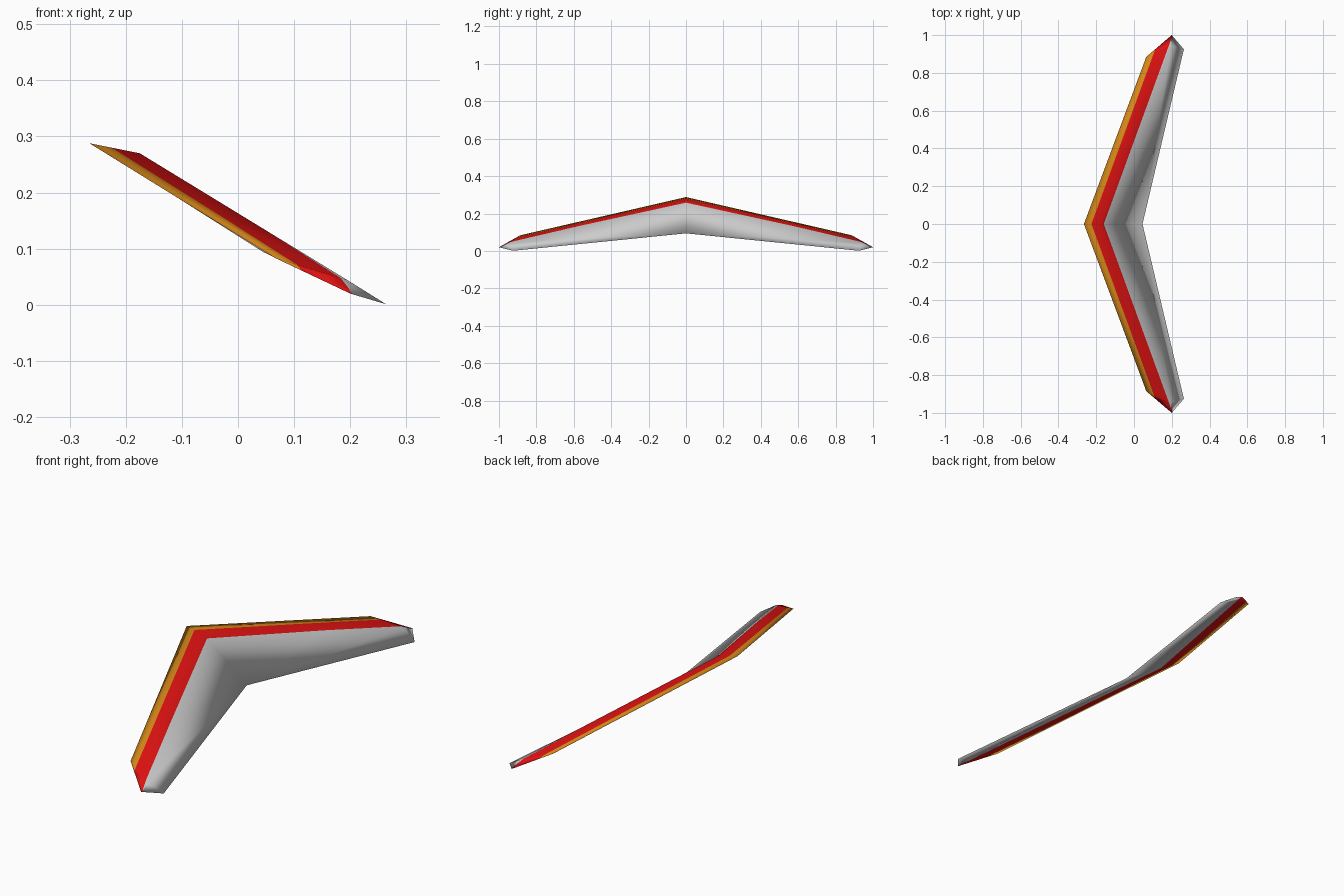
import bpy, bmesh
from mathutils import Vector

if "Cube" in bpy.data.objects:
    bpy.data.objects.remove(bpy.data.objects["Cube"])


def material(name, rgb):
    m = bpy.data.materials.new(name)
    m.diffuse_color = (*rgb, 1)
    m.use_nodes = True
    m.node_tree.nodes["Principled BSDF"].inputs["Base Color"].default_value = m.diffuse_color
    return m


# Outline and ridge points of one arm (y >= 0); the other arm is mirrored
POINTS = {
    "lead": (-0.265, 0, 0.288), "ridge": (-0.175, 0, 0.27),
    "trail": (0.045, 0, 0.094), "under": (-0.165, 0, 0.227),
    "lead_tip": (0.065, 0.885, 0.084), "tip": (0.2, 1.0, 0.02),
    "trail_tip": (0.264, 0.925, 0.001), "ridge_tip": (0.195, 0.945, 0.044),
    "under_tip": (0.185, 0.94, 0.029),
}
FACES = [
    # top
    ("lead", "ridge", "ridge_tip", "lead_tip"),
    ("ridge", "trail", "trail_tip", "ridge_tip"),
    ("lead_tip", "ridge_tip", "tip"),
    ("ridge_tip", "trail_tip", "tip"),
    # underside
    ("lead", "lead_tip", "under_tip", "under"),
    ("under", "under_tip", "trail_tip", "trail"),
    ("lead_tip", "tip", "under_tip"),
    ("under_tip", "tip", "trail_tip"),
]
SWEEP = 0.365           # painted bands run parallel to the leading edge
ORANGE_EDGE, RED_EDGE = -0.225, -0.16

bm = bmesh.new()
v = {k: bm.verts.new(p) for k, p in POINTS.items()}
for f in FACES:
    bm.faces.new([v[k] for k in f])
bmesh.ops.triangulate(bm, faces=bm.faces[:])

# Cut the band borders
for edge in (ORANGE_EDGE, RED_EDGE):
    bmesh.ops.bisect_plane(bm, geom=bm.verts[:] + bm.edges[:] + bm.faces[:],
                           plane_co=(edge, 0, 0),
                           plane_no=Vector((1, -SWEEP, 0)).normalized(),
                           dist=1e-5)

# Mirror the arm and weld the centre
bmesh.ops.mirror(bm, geom=bm.verts[:] + bm.edges[:] + bm.faces[:],
                 axis='Y', merge_dist=0.0001)
bmesh.ops.remove_doubles(bm, verts=bm.verts[:], dist=0.0001)
bmesh.ops.recalc_face_normals(bm, faces=bm.faces[:])

# Colour by distance from the leading edge
for f in bm.faces:
    c = f.calc_center_median()
    s = c.x - SWEEP * abs(c.y)
    f.material_index = 0 if s < ORANGE_EDGE else 1 if s < RED_EDGE else 2
    f.smooth = True

mesh = bpy.data.meshes.new("boomerang_wing")
bm.to_mesh(mesh)
bm.free()
for m in (material("orange", (0.68, 0.25, 0.01)),
          material("red", (0.75, 0.006, 0.006)),
          material("light_grey", (0.6, 0.6, 0.6))):
    mesh.materials.append(m)
wing = bpy.data.objects.new("boomerang_wing", mesh)
bpy.context.collection.objects.link(wing)
